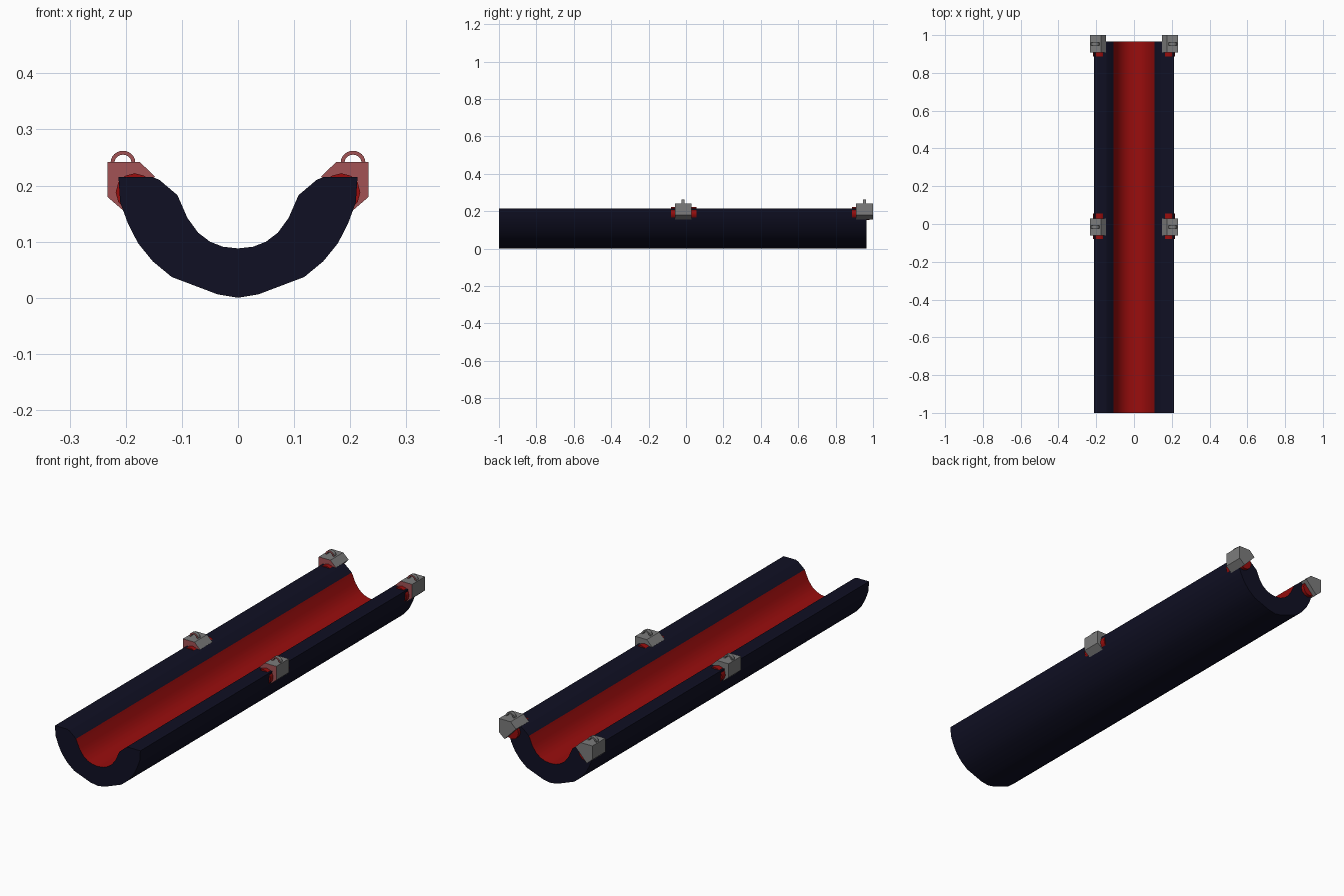
import bpy, bmesh, math

if "Cube" in bpy.data.objects:
    bpy.data.objects.remove(bpy.data.objects["Cube"])


def make_mat(name, rgb):
    m = bpy.data.materials.new(name)
    m.diffuse_color = (*rgb, 1)
    m.use_nodes = True
    m.node_tree.nodes["Principled BSDF"].inputs["Base Color"].default_value = m.diffuse_color
    return m


NAVY = make_mat("dark_navy", (0.005, 0.005, 0.017))
RED = make_mat("deep_red", (0.32, 0.004, 0.004))
GREY = make_mat("mid_grey", (0.2, 0.2, 0.2))
ROSE = make_mat("dusty_rose", (0.36, 0.085, 0.09))


def extrude_profile(name, pts, y0, y1, mats, rule=None):
    """Closed x-z outline extruded along y; rule picks each face's colour."""
    bm = bmesh.new()
    a = [bm.verts.new((x, y0, z)) for x, z in pts]
    b = [bm.verts.new((x, y1, z)) for x, z in pts]
    n = len(pts)
    bm.faces.new(a)
    bm.faces.new(b[::-1])
    for i in range(n):
        j = (i + 1) % n
        bm.faces.new((a[j], a[i], b[i], b[j]))
    bmesh.ops.recalc_face_normals(bm, faces=bm.faces[:])
    bm.normal_update()
    if rule:
        for f in bm.faces:
            f.material_index = rule(f)
    me = bpy.data.meshes.new(name)
    bm.to_mesh(me)
    bm.free()
    for m in mats:
        me.materials.append(m)
    ob = bpy.data.objects.new(name, me)
    bpy.context.collection.objects.link(ob)
    return ob


def smooth(ob, angle):
    bpy.ops.object.select_all(action='DESELECT')
    ob.select_set(True)
    bpy.context.view_layer.objects.active = ob
    bpy.ops.object.shade_smooth_by_angle(angle=math.radians(angle))


# Trough: half outline mirrored, inner channel lined in red
outer = [(0.213, 0.215), (0.21, 0.17), (0.196, 0.132), (0.178, 0.097),
         (0.152, 0.065), (0.118, 0.037), (0.036, 0.006), (0, 0.0)]
inner = [(0, 0.088), (0.027, 0.091), (0.05, 0.1), (0.071, 0.116),
         (0.09, 0.142), (0.108, 0.183), (0.14, 0.21), (0.152, 0.215)]
left_outer = [(-x, z) for x, z in outer[:-1]][::-1]
left_inner = [(-x, z) for x, z in inner[1:]][::-1]
profile = outer + left_outer + left_inner + inner


def lining_rule(f):
    c = f.calc_center_median()
    inside = abs(f.normal.y) < 0.5 and f.normal.z > 0.1
    return 1 if inside and abs(c.x) < 0.108 and c.z < 0.183 else 0


trough = extrude_profile("trough", profile, -1, 0.965, [NAVY, RED], lining_rule)
smooth(trough, 25)

# Clamps on both rims: grey body, red pad and a small lifting ring
body = [(0.233, 0.242), (0.175, 0.242), (0.148, 0.216), (0.205, 0.156), (0.233, 0.18)]


def front_rule(f):
    return 1 if f.normal.y < -0.5 else 0


def make_clamp(label, side, y0, y1, pad0, pad1):
    extrude_profile(f"{label}_clamp", [(side * x, z) for x, z in body],
                    y0, y1, [GREY, ROSE], front_rule)
    # red pad gripping the rim
    pad = [(side * (0.184 + 0.034 * math.cos(i * math.pi / 6)),
            0.188 + 0.034 * math.sin(i * math.pi / 6)) for i in range(12)]
    smooth(extrude_profile(f"{label}_pad", pad, pad0, pad1, [RED]), 40)
    # half ring standing on the clamp
    n = 12
    arc = [(math.cos(i * math.pi / n), math.sin(i * math.pi / n)) for i in range(n + 1)]
    ring = [(0.022 * c, 0.021 * s) for c, s in arc] + \
           [(0.015 * c, 0.014 * s) for c, s in arc[::-1]]
    mid = (y0 + y1) / 2
    smooth(extrude_profile(f"{label}_ring",
                           [(side * 0.205 + x, 0.241 + z) for x, z in ring],
                           mid - 0.008, mid + 0.008, [GREY, ROSE], front_rule), 35)


for name, side in (("left", -1), ("right", 1)):
    make_clamp(f"{name}_middle", side, -0.06, 0.03, -0.08, 0.055)
    make_clamp(f"{name}_end", side, 0.908, 1.0, 0.888, 0.98)
